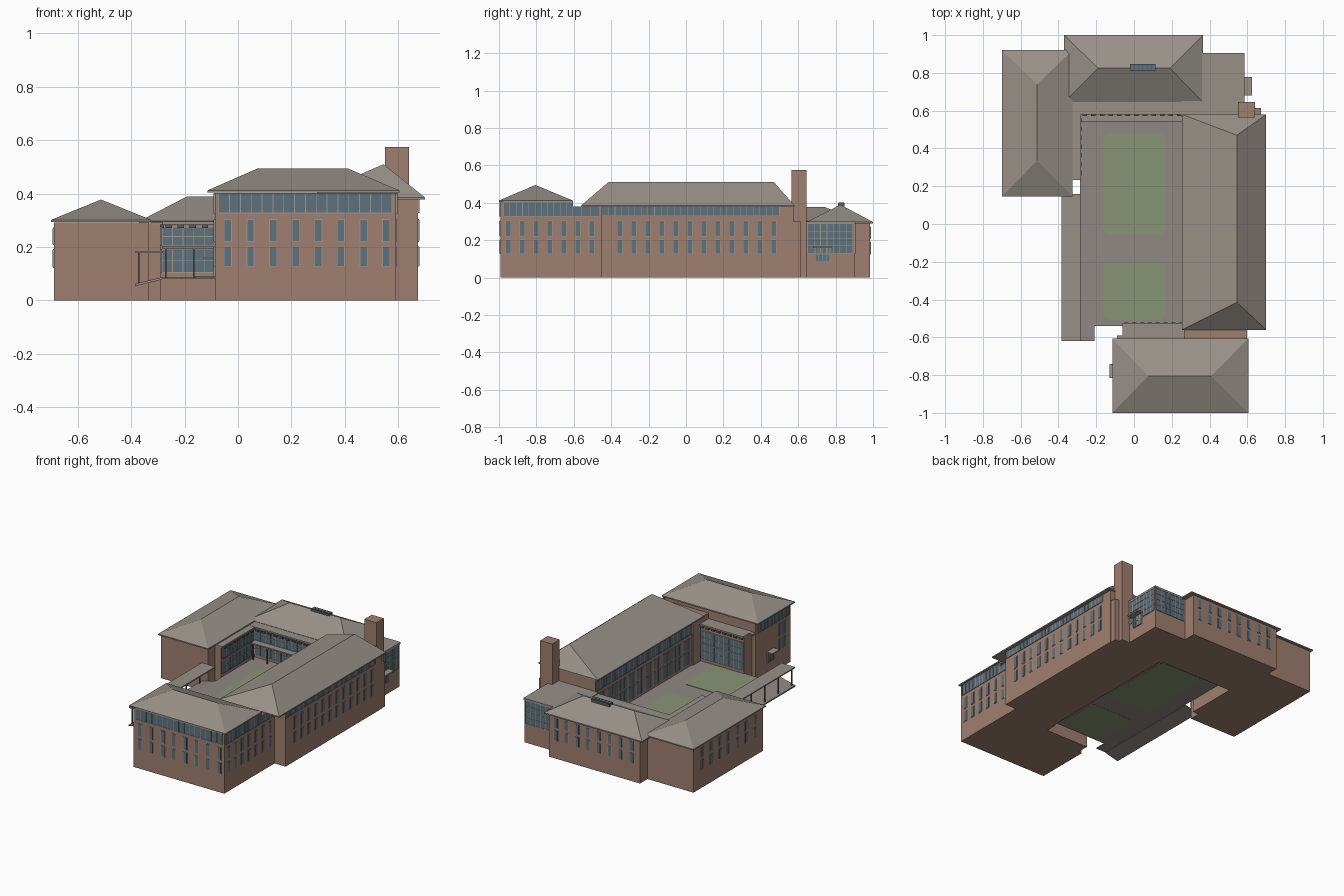
import bpy, bmesh

if "Cube" in bpy.data.objects:
    bpy.data.objects.remove(bpy.data.objects["Cube"], do_unlink=True)


def material(name, r, g, b):
    m = bpy.data.materials.new(name)
    m.use_nodes = True
    m.diffuse_color = (r, g, b, 1)
    bsdf = next(n for n in m.node_tree.nodes if n.type == 'BSDF_PRINCIPLED')
    bsdf.inputs["Base Color"].default_value = (r, g, b, 1)
    bsdf.inputs["Roughness"].default_value = 0.9
    return m


BRICK = material("brick", 0.35, 0.215, 0.16)
ROOF = material("roof_grey", 0.31, 0.28, 0.245)
GLASS = material("glass_blue", 0.11, 0.17, 0.21)
TRIM = material("trim_stone", 0.36, 0.31, 0.26)
PAVING = material("paving", 0.28, 0.25, 0.23)
GRASS = material("grass", 0.25, 0.30, 0.18)
METAL = material("dark_metal", 0.10, 0.10, 0.10)


def finish(name, bm, mat):
    bmesh.ops.recalc_face_normals(bm, faces=bm.faces)
    me = bpy.data.meshes.new(name)
    bm.to_mesh(me)
    bm.free()
    me.materials.append(mat)
    ob = bpy.data.objects.new(name, me)
    bpy.context.collection.objects.link(ob)
    return ob


def boxes(name, mat, *items):
    """One object made of boxes given as x0, x1, y0, y1, z0, z1."""
    bm = bmesh.new()
    for x0, x1, y0, y1, z0, z1 in items:
        vs = bmesh.ops.create_cube(bm, size=1)["verts"]
        for v in vs:
            v.co = (x1 if v.co.x > 0 else x0, y1 if v.co.y > 0 else y0,
                    z1 if v.co.z > 0 else z0)
    return finish(name, bm, mat)


def hip_roof(name, x0, x1, y0, y1, eave, top, ridge_a, ridge_b):
    """Hipped roof with a thin fascia and a flat soffit."""
    bm = bmesh.new()
    rim = [(x0, y0), (x1, y0), (x1, y1), (x0, y1)]
    low = [bm.verts.new((x, y, eave - 0.008)) for x, y in rim]
    up = [bm.verts.new((x, y, eave)) for x, y in rim]
    a, b = (bm.verts.new((*p, top)) for p in (ridge_a, ridge_b))
    bm.faces.new(low)
    for i in range(4):
        j = (i + 1) % 4
        bm.faces.new((low[i], low[j], up[j], up[i]))
    if abs(a.co.x - b.co.x) > abs(a.co.y - b.co.y):
        sides = [(0, 1, b, a), (1, 2, b), (2, 3, a, b), (3, 0, a)]
    else:
        sides = [(0, 1, a), (1, 2, b, a), (2, 3, b), (3, 0, a, b)]
    for i, j, *rest in sides:
        bm.faces.new((up[i], up[j], *rest))
    return finish(name, bm, ROOF)


def slab(axis, pos, sign, u0, u1, z0, z1, depth):
    """Box lying on a facade; axis is the facade's normal."""
    p0, p1 = sorted((pos - sign * 0.002, pos + sign * depth))
    return (p0, p1, u0, u1, z0, z1) if axis == 'x' else (u0, u1, p0, p1, z0, z1)


def steps(a, b, n):
    return [a + (b - a) * i / (n - 1) for i in range(n)]


def windows(name, axis, pos, sign, first, last, n, rows=((0.13, 0.2), (0.222, 0.302))):
    frames, panes = [], []
    for u in steps(first, last, n):
        for z0, z1 in rows:
            frames.append(slab(axis, pos, sign, u - 0.015, u + 0.015, z0 - 0.003, z1 + 0.003, 0.002))
            panes.append(slab(axis, pos, sign, u - 0.012, u + 0.012, z0, z1, 0.004))
    boxes(name + "_frames", TRIM, *frames)
    boxes(name + "_panes", GLASS, *panes)


def glazing(name, axis, pos, sign, u0, u1, z0, z1, cols, rows=1, bar=0.0015):
    """Glass strip divided by mullions."""
    boxes(name + "_glass", GLASS, slab(axis, pos, sign, u0, u1, z0, z1, 0.003))
    bars = [slab(axis, pos, sign, u - bar, u + bar, z0, z1, 0.005) for u in steps(u0, u1, cols + 1)]
    bars += [slab(axis, pos, sign, u0, u1, z - bar, z + bar, 0.005) for z in steps(z0, z1, rows + 1)]
    boxes(name + "_mullions", TRIM, *bars)


# Brick masses
boxes("front_wing_walls", BRICK, (-0.087, 0.592, -0.992, -0.62, 0, 0.403))
boxes("front_link_walls", BRICK, (0.265, 0.592, -0.62, -0.455, 0, 0.378))
boxes("front_gallery_walls", BRICK, (-0.06, 0.27, -0.62, -0.535, 0, 0.33))
boxes("east_wing_walls", BRICK, (0.275, 0.675, -0.455, 0.575, 0, 0.378))
boxes("back_wing_walls", BRICK, (-0.345, 0.335, 0.59, 0.985, 0, 0.288))
boxes("corner_link_walls", BRICK, (0.25, 0.58, 0.57, 0.9, 0, 0.29))
boxes("west_wing_walls", BRICK, (-0.69, -0.335, 0.16, 0.905, 0, 0.293),
      (-0.336, -0.29, 0.235, 0.6, 0, 0.285))
boxes("chimney", BRICK, (0.55, 0.64, 0.565, 0.645, 0, 0.575),
      (0.6, 0.672, 0.57, 0.615, 0, 0.3))

# Hipped and flat roofs
hip_roof("front_wing_roof", -0.115, 0.605, -1, -0.605, 0.412, 0.495, (0.075, -0.805), (0.41, -0.805))
hip_roof("east_wing_roof", 0.255, 0.7, -0.56, 0.58, 0.386, 0.51, (0.545, -0.415), (0.545, 0.47))
hip_roof("back_wing_roof", -0.37, 0.365, 0.645, 1, 0.297, 0.39, (-0.19, 0.825), (0.19, 0.825))
hip_roof("west_wing_roof", -0.7, -0.325, 0.145, 0.92, 0.302, 0.378, (-0.513, 0.335), (-0.513, 0.74))
boxes("flat_roofs", ROOF, (0.25, 0.585, 0.575, 0.905, 0.288, 0.3),
      (-0.335, 0.26, 0.58, 0.66, 0.285, 0.295),
      (-0.335, -0.28, 0.232, 0.6, 0.284, 0.294),
      (-0.06, 0.27, -0.62, -0.525, 0.33, 0.34),
      (-0.09, -0.05, -0.615, -0.59, 0.33, 0.34))

# Roof light on the back ridge
boxes("roof_light_frame", METAL, (-0.022, 0.115, 0.813, 0.847, 0.37, 0.398))
boxes("roof_light_glass", GLASS, *[(u - 0.01, u + 0.01, 0.816, 0.844, 0.39, 0.401)
                                   for u in steps(-0.01, 0.103, 6)])

# Outer windows
windows("front_windows", 'y', -0.992, -1, -0.038, 0.555, 8)
windows("front_wing_side_windows", 'x', 0.592, 1, -0.95, -0.505, 7)
windows("east_windows", 'x', 0.675, 1, -0.355, 0.47, 12)
windows("back_windows", 'y', 0.985, 1, -0.28, 0.285, 8, ((0.125, 0.19), (0.21, 0.27)))
windows("west_windows", 'x', -0.69, -1, 0.25, 0.81, 7, ((0.125, 0.19), (0.21, 0.27)))
windows("front_wing_west_windows", 'x', -0.087, -1, -0.93, -0.88, 2)

# Clerestory strips below the eaves
glazing("front_clerestory", 'y', -0.992, -1, -0.072, 0.577, 0.328, 0.402, 16)
glazing("front_side_clerestory", 'x', 0.592, 1, -0.975, -0.605, 0.328, 0.402, 11)
glazing("link_side_clerestory", 'x', 0.592, 1, -0.605, -0.46, 0.328, 0.378, 3)
glazing("east_clerestory", 'x', 0.675, 1, -0.45, 0.5, 0.33, 0.378, 27)
glazing("front_west_clerestory", 'x', -0.087, -1, -0.975, -0.64, 0.328, 0.402, 9)

# Glazed corner and its porch
glazing("corner_glass_east", 'x', 0.58, 1, 0.65, 0.892, 0.13, 0.287, 7, 4)
glazing("corner_glass_back", 'y', 0.9, 1, 0.345, 0.572, 0.13, 0.287, 6, 4)
glazing("porch_door", 'x', 0.582, 1, 0.69, 0.77, 0.085, 0.16, 4, 2)
boxes("porch_canopy", ROOF, (0.575, 0.625, 0.68, 0.777, 0.158, 0.168))

# Courtyard glazing
for z0, z1, tag in ((0.105, 0.192, "lower"), (0.205, 0.275, "upper")):
    glazing("court_back_" + tag, 'y', 0.59, -1, -0.285, 0.27, z0, z1, 14, 2)
    glazing("court_west_" + tag, 'x', -0.29, 1, 0.245, 0.585, z0, z1, 9, 2)
    glazing("court_front_" + tag, 'y', -0.535, 1, -0.055, 0.27, z0, z1 + 0.02, 9, 2)
    windows("court_east_" + tag, 'x', 0.275, -1, -0.42, 0.53, 22, ((z0, z1),))
glazing("court_east_clerestory", 'x', 0.275, -1, -0.45, 0.57, 0.3, 0.372, 26)

# Eave brackets round the courtyard
boxes("court_brackets", METAL,
      *[(u - 0.012, u + 0.012, 0.572, 0.592, 0.272, 0.284) for u in steps(-0.26, 0.24, 12)],
      *[(-0.292, -0.277, u - 0.012, u + 0.012, 0.272, 0.284) for u in steps(0.27, 0.55, 7)],
      *[(u - 0.012, u + 0.012, -0.537, -0.522, 0.318, 0.33) for u in steps(-0.04, 0.25, 8)])
boxes("court_ledge", ROOF, (-0.285, 0.275, 0.543, 0.592, 0.194, 0.202))
boxes("ledge_posts", METAL, *[(u - 0.003, u + 0.003, 0.546, 0.552, 0.085, 0.195)
                              for u in steps(-0.27, 0.25, 6)])

# Courtyard deck, side ramp and lawns
boxes("court_deck", PAVING, (-0.285, 0.28, -0.54, 0.595, 0.081, 0.087),
      (-0.285, -0.21, -0.62, -0.54, 0.081, 0.087))
ramp = boxes("side_ramp", PAVING, (-0.385, -0.285, -0.62, 0.16, 0.078, 0.087))
for v in ramp.data.vertices:
    if v.co.x < -0.3:
        v.co.z -= 0.024

for name, y0, y1 in (("back_lawn", -0.055, 0.48), ("front_lawn", -0.505, -0.2)):
    lawn = boxes(name, GRASS, (-0.165, 0.168, y0, y1, 0.08, 0.09))
    bm = bmesh.new()
    bm.from_mesh(lawn.data)
    corners = [e for e in bm.edges if abs(e.verts[0].co.z - e.verts[1].co.z) > 0.005]
    bmesh.ops.bevel(bm, geom=corners, offset=0.04, segments=4, profile=0.5, affect='EDGES')
    bm.to_mesh(lawn.data)
    bm.free()

# Covered walkway along the open side
boxes("walkway_canopy", ROOF, (-0.383, -0.282, -0.62, 0.16, 0.178, 0.186))
boxes("walkway_posts", METAL, *[(-0.375, -0.368, u - 0.0035, u + 0.0035, 0.06, 0.18)
                                for u in steps(-0.6, 0.12, 6)])

# Small balcony on the front wing
boxes("balcony", TRIM, (-0.13, -0.085, -0.815, -0.74, 0.155, 0.163))
glazing("balcony_door", 'x', -0.087, -1, -0.81, -0.745, 0.09, 0.155, 3, 2)
